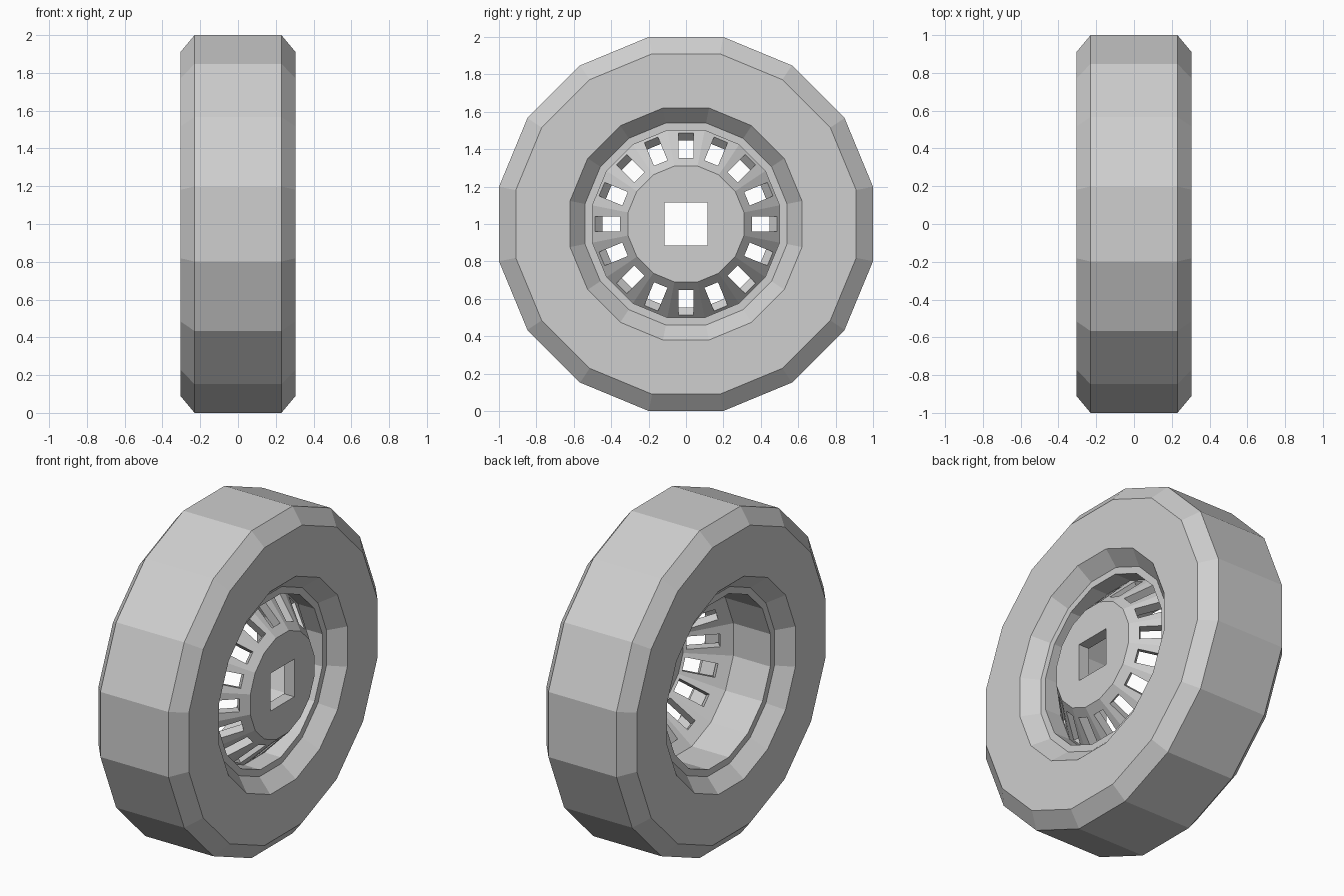
import bpy, bmesh, math
from mathutils import Matrix, Vector

if "Cube" in bpy.data.objects:
    bpy.data.objects.remove(bpy.data.objects["Cube"])

SIDES = 16
STEP = 2 * math.pi / SIDES

grey = bpy.data.materials.new("light_grey")
grey.diffuse_color = (0.62, 0.62, 0.62, 1)
grey.use_nodes = True
grey.node_tree.nodes["Principled BSDF"].inputs["Base Color"].default_value = grey.diffuse_color


def make_object(name, bm):
    bmesh.ops.recalc_face_normals(bm, faces=bm.faces)
    mesh = bpy.data.meshes.new(name)
    bm.to_mesh(mesh)
    bm.free()
    mesh.materials.append(grey)
    ob = bpy.data.objects.new(name, mesh)
    bpy.context.collection.objects.link(ob)
    ob.location.z = 1
    return ob


def lathe(name, profile, closed=True):
    """Turn (x, flat-to-centre radius) points around the x axis; open profiles get end caps."""
    bm = bmesh.new()
    rings = []
    for x, r in profile:
        r /= math.cos(STEP / 2)
        rings.append([bm.verts.new((x, r * math.sin((i + 0.5) * STEP), r * math.cos((i + 0.5) * STEP)))
                      for i in range(SIDES)])
    pairs = list(zip(rings, rings[1:]))
    if closed:
        pairs.append((rings[-1], rings[0]))
    else:
        bm.faces.new(rings[0])
        bm.faces.new(rings[-1])
    for a, b in pairs:
        for i in range(SIDES):
            j = (i + 1) % SIDES
            bm.faces.new((a[i], a[j], b[j], b[i]))
    return make_object(name, bm)


# Tyre with bevelled shoulders and bevelled inner lip
lathe("tyre", [(-0.305, 0.62), (-0.305, 0.91), (-0.23, 1.0), (0.23, 1.0),
               (0.305, 0.91), (0.305, 0.62), (0.22, 0.54), (-0.22, 0.54)])

# Rim barrel lining the tyre
lathe("rim_barrel", [(-0.22, 0.55), (0.22, 0.55), (0.22, 0.50), (-0.22, 0.50)])

# Dished hub: flat front disc with a 45 degree cone running back to the barrel
hub = lathe("hub_dish", [(0.30, 0.31), (0.09, 0.52), (0.01, 0.52), (0.23, 0.30)], closed=False)

# Cutter: ring of slots square to the cone, plus a square axle hole
bm = bmesh.new()
for i in range(SIDES):
    place = (Matrix.Rotation(i * STEP, 4, 'X')
             @ Matrix.Translation(Vector((0.19, 0, 0.42)))
             @ Matrix.Rotation(math.radians(45), 4, 'Y')
             @ Matrix.Diagonal((0.19, 0.078, 0.2, 1)))
    bmesh.ops.create_cube(bm, size=1, matrix=place)
bmesh.ops.create_cube(bm, size=1, matrix=Matrix.Translation(Vector((0.27, 0, 0)))
                      @ Matrix.Diagonal((0.4, 0.23, 0.23, 1)))
cutter = make_object("hub_cutter", bm)
cutter.hide_render = True

mod = hub.modifiers.new("slots", 'BOOLEAN')
mod.operation = 'DIFFERENCE'
mod.solver = 'EXACT'
mod.object = cutter
bpy.context.view_layer.objects.active = hub
bpy.ops.object.modifier_apply(modifier=mod.name)
bpy.data.objects.remove(cutter)
